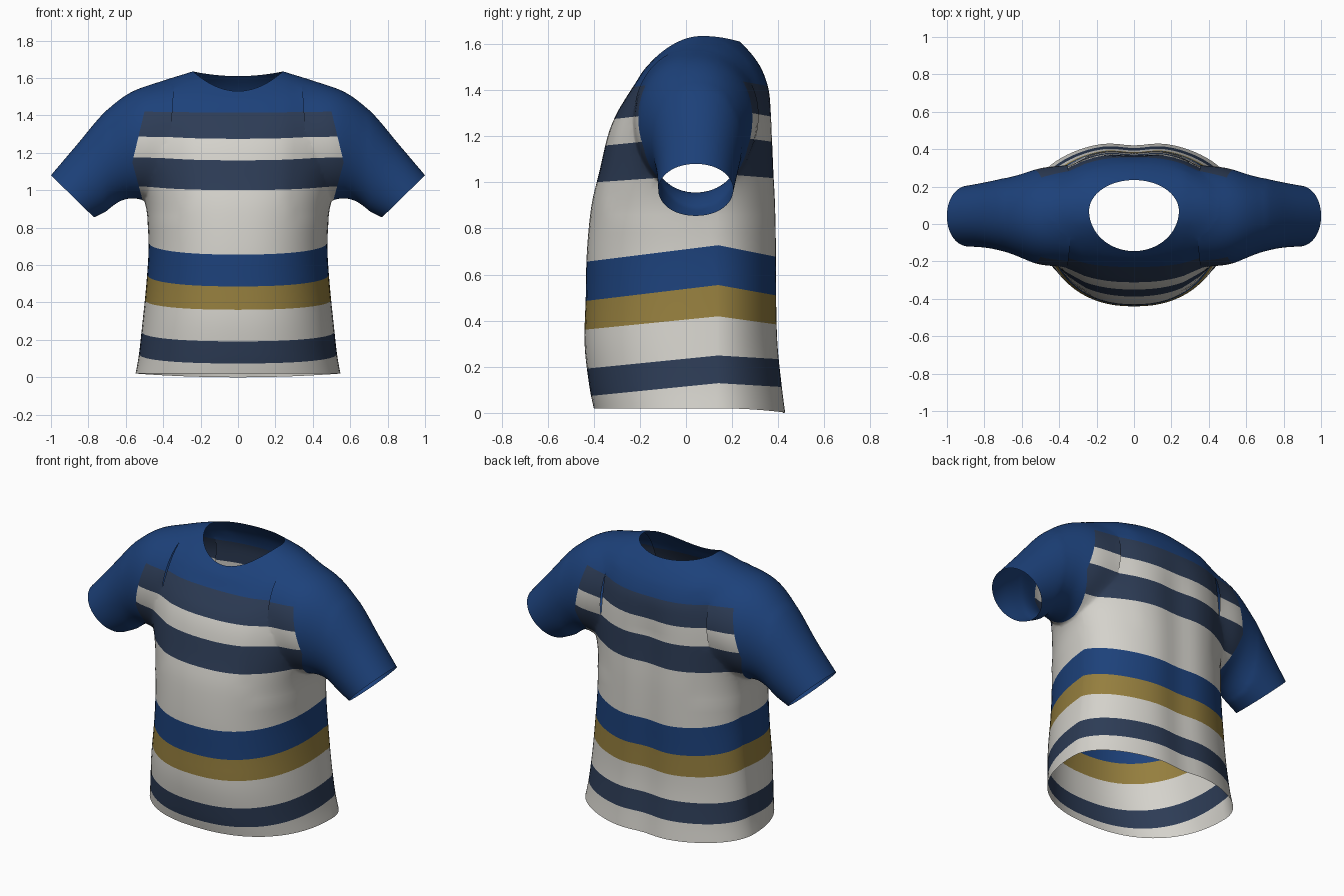
import bpy, bmesh, math
from mathutils import Vector

if "Cube" in bpy.data.objects:
    bpy.data.objects.remove(bpy.data.objects["Cube"])

SEG = 80
SEAM = 0.14          # y of the side seam


def material(name, rgb):
    m = bpy.data.materials.new(name)
    m.diffuse_color = (*rgb, 1)
    m.use_nodes = True
    m.node_tree.nodes["Principled BSDF"].inputs["Base Color"].default_value = m.diffuse_color
    return m


mats = [material("off_white", (0.66, 0.645, 0.60)),
        material("navy", (0.026, 0.045, 0.092)),
        material("blue", (0.012, 0.053, 0.195)),
        material("gold", (0.30, 0.21, 0.048))]
WHITE, NAVY, BLUE, GOLD = range(4)


def refine(rows, steps=5):
    """Catmull-Rom interpolation between profile rows."""
    out = []
    for i in range(len(rows) - 1):
        p = [rows[max(i - 1, 0)], rows[i], rows[i + 1], rows[min(i + 2, len(rows) - 1)]]
        for s in range(steps):
            t = s / steps
            out.append([0.5 * (2 * b + (c - a) * t + (2 * a - 5 * b + 4 * c - d) * t * t
                               + (3 * b - a - 3 * c + d) * t ** 3) for a, b, c, d in zip(*p)])
    return out + [list(rows[-1])]


def spow(v, e):
    return math.copysign(abs(v) ** e, v)


def loft(name, loops_list):
    """Closed solids from stacks of rings; end caps are tagged with material 1."""
    bm = bmesh.new()
    for loops in loops_list:
        rings = [[bm.verts.new(p) for p in loop] for loop in loops]
        for a, b in zip(rings, rings[1:]):
            for i in range(SEG):
                j = (i + 1) % SEG
                bm.faces.new((a[i], a[j], b[j], b[i]))
        for r in (rings[0], rings[-1]):
            bm.faces.new(r).material_index = 1
    bmesh.ops.recalc_face_normals(bm, faces=bm.faces)
    me = bpy.data.meshes.new(name)
    bm.to_mesh(me)
    bm.free()
    for m in mats:
        me.materials.append(m)
    ob = bpy.data.objects.new(name, me)
    bpy.context.collection.objects.link(ob)
    return ob


# Torso rings: half width, side y, front y, back y, side z, front z, back z, roundness
def flat(z, w, yc, yf, yb):
    return (w, yc, yf, yb, z, z, z, 2.3)


body_rows = [(.548, .13, -.40, .445, .02, .02, .0, 2.3),
             flat(.12, .53, .125, -.42, .43), flat(.3, .51, .12, -.44, .412),
             flat(.5, .49, .12, -.435, .407), flat(.7, .478, .11, -.43, .407),
             flat(.9, .490, .09, -.41, .403), flat(1.05, .515, .07, -.375, .395),
             flat(1.2, .53, .06, -.34, .388),
             (.525, .06, -.305, .38, 1.33, 1.29, 1.31, 2.3),
             (.51, .06, -.265, .367, 1.45, 1.36, 1.40, 2.3),
             (.47, .06, -.22, .335, 1.555, 1.43, 1.48, 2.2),
             (.37, .065, -.185, .29, 1.60, 1.485, 1.55, 2.1),
             (.24, .07, -.145, .235, 1.635, 1.53, 1.61, 2.0)]


def body_ring(r):
    w, yc, yf, yb, zs, zf, zb, n = r
    pts = []
    for i in range(SEG):
        a = 2 * math.pi * i / SEG
        m = min(n, 2.02) if math.sin(a) > 0 else n
        c, s = spow(math.cos(a), 2 / m), spow(math.sin(a), 2 / m)
        x = w * c
        y = yc + s * ((yb - yc) if s > 0 else (yc - yf))
        z = zs + ((zb if s > 0 else zf) - zs) * s * s
        if s > 0:                                   # groove along the spine
            y -= 0.025 * math.exp(-(x / .11) ** 2) * max(0, min(1, (1.5 - z) / .3))
        pts.append((x, y, z))
    return pts


# Sleeve rings: top x, top z, bottom x, bottom z, front y, back y
sleeve_rows = [(.34, 1.585, .38, .99, -.225, .315), (.50, 1.56, .49, .95, -.225, .305),
               (.62, 1.50, .575, .955, -.185, .27), (.73, 1.40, .64, .935, -.15, .247),
               (.86, 1.245, .70, .89, -.128, .225), (1.0, 1.08, .77, .855, -.12, .205)]


def sleeve_ring(r, side):
    xt, zt, xb, zb, yf, yb = r
    pts = []
    for i in range(SEG):
        a = 2 * math.pi * i / SEG
        k = (1 + math.sin(a)) / 2
        pts.append((side * (xb + (xt - xb) * k),
                    (yf + yb) / 2 + (yb - yf) / 2 * spow(math.cos(a), .95), zb + (zt - zb) * k))
    return pts


shirt = loft("shirt", [[body_ring(r) for r in refine(body_rows)]])
sleeves = loft("sleeve_cutter", [[sleeve_ring(r, s) for r in refine(sleeve_rows, 6)] for s in (1, -1)])

# Merge sleeves and torso into one shell
mod = shirt.modifiers.new("join_sleeves", 'BOOLEAN')
mod.operation, mod.solver, mod.object = 'UNION', 'EXACT', sleeves
bpy.context.view_layer.objects.active = shirt
bpy.ops.object.modifier_apply(modifier=mod.name)
bpy.data.objects.remove(sleeves)

bm = bmesh.new()
bm.from_mesh(shirt.data)
# Open the hem, neck and cuffs
bmesh.ops.delete(bm, geom=[f for f in bm.faces if f.material_index == 1], context='FACES')
bmesh.ops.triangulate(bm, faces=[f for f in bm.faces if len(f.verts) > 4])
# Soften the joint at shoulder and armpit
joint = [v for v in bm.verts if .28 < abs(v.co.x) < .70 and v.co.z > .84 and not v.is_boundary]
for _ in range(16):
    bmesh.ops.smooth_vert(bm, verts=joint, factor=.5, use_axis_x=True, use_axis_y=True, use_axis_z=True)


def cut(co, no, keep):
    faces = [f for f in bm.faces if keep(f.calc_center_median())]
    geom = faces + list({e for f in faces for e in f.edges}) + list({v for f in faces for v in f.verts})
    bmesh.ops.bisect_plane(bm, geom=geom, dist=1e-5, plane_co=co, plane_no=Vector(no).normalized())


# Stripes from the hem up: upper edge at y = -0.4, rise to the seam, fall behind it, colour
stripes = [(.075, .10, .06, WHITE), (.195, .10, .06, NAVY), (.365, .10, .14, WHITE),
           (.49, .12, .18, GOLD), (.66, .125, .2, BLUE), (1.0, .07, .08, WHITE),
           (1.155, .10, .14, NAVY), (1.265, .115, .18, WHITE), (1.395, .115, .18, NAVY)]


def edge_height(stripe, y):
    level, rise, fall, _ = stripe
    return level + rise * (min(y, SEAM) + .4) - fall * max(0, y - SEAM)


cut((0, SEAM, 0), (0, 1, 0), lambda c: True)
for st in stripes:
    co = (0, SEAM, edge_height(st, SEAM))
    cut(co, (0, -st[1], 1), lambda c: c.y < SEAM)
    cut(co, (0, st[2], 1), lambda c: c.y >= SEAM)


# Sleeve colour boundary
def sleeve_edge(z):
    if z < .92:
        return .6
    return .565 - .24 * (z - 1.15) if z > 1.15 else .565 - .27 * (1.15 - z)


for s in (1, -1):
    cut((s * .565, 0, 1.15), (s, 0, .24), lambda c: c.z > 1.13 and c.x * s > .3)
    cut((s * .565, 0, 1.15), (s, 0, -.27), lambda c: .88 < c.z < 1.17 and c.x * s > .3)

for f in bm.faces:
    c = f.calc_center_median()
    if abs(c.x) > sleeve_edge(c.z):
        f.material_index = BLUE
    else:
        f.material_index = next((st[3] for st in stripes if c.z < edge_height(st, c.y)), BLUE)
    f.smooth = True
bm.to_mesh(shirt.data)
bm.free()
